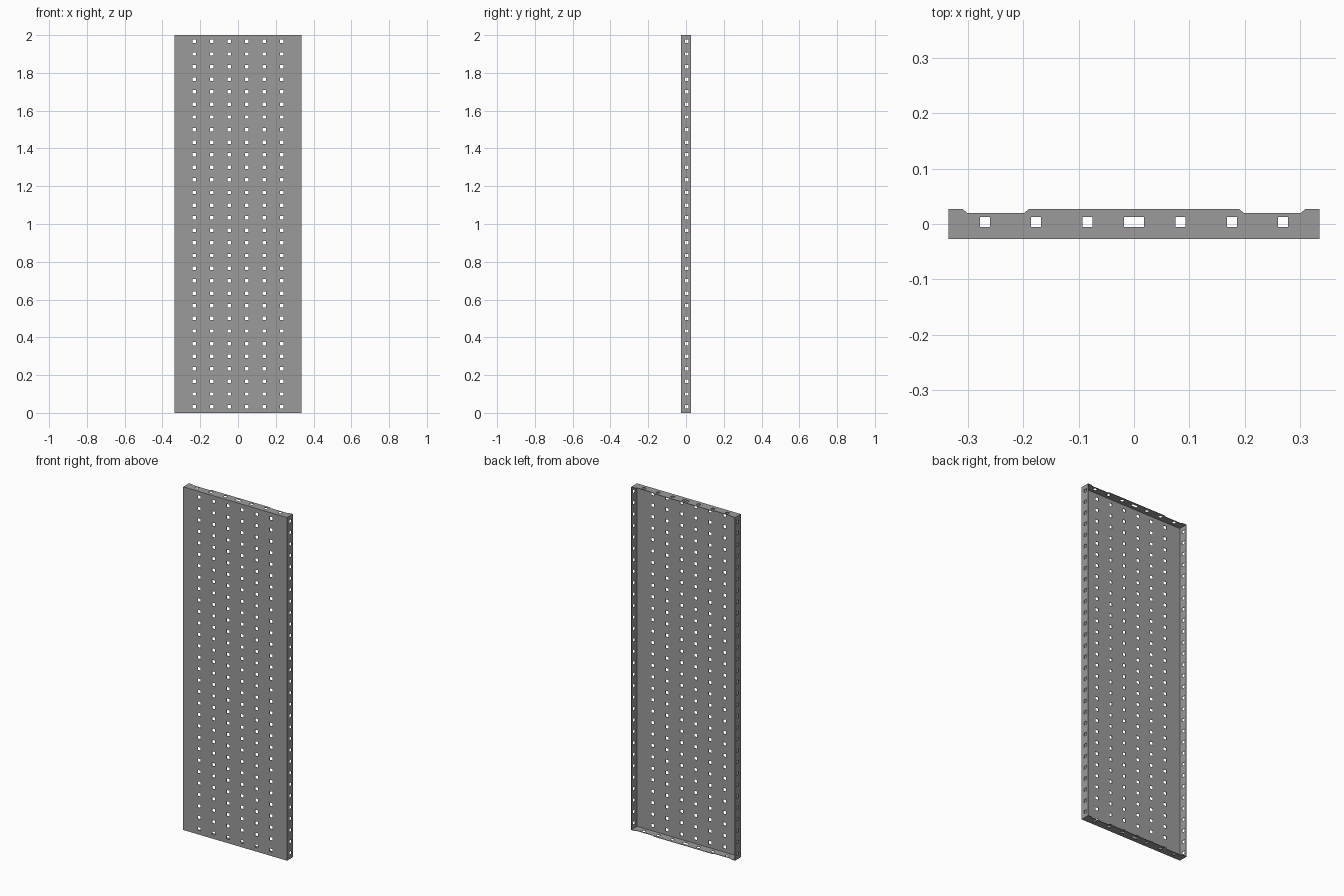
import bpy
from mathutils import Vector

if "Cube" in bpy.data.objects:
    bpy.data.objects.remove(bpy.data.objects["Cube"])

W, D, T = 0.335, 0.0267, 0.0025       # half width, half depth, sheet thickness
H = 0.009                             # half size of the square holes
ROWS = [(i + 0.5) * 2 / 30 for i in range(30)]

# dark grey sheet metal
steel = bpy.data.materials.new("dark_grey_steel")
steel.diffuse_color = (0.33, 0.33, 0.33, 1)
steel.use_nodes = True
steel.node_tree.nodes["Principled BSDF"].inputs["Base Color"].default_value = steel.diffuse_color


def perforated(name, u_range, v_range, u_holes, v_holes, frame, extra_u=(), top=None):
    """Sheet on a (u, v) frame with rectangular holes; holes are (low, high) spans."""
    origin, ua, va = (Vector(a) for a in frame)
    us = sorted({*u_range, *extra_u, *(e for h in u_holes for e in h)})
    vs = sorted({*v_range, *(e for h in v_holes for e in h)})
    inside = lambda c, holes: any(a < c < b for a, b in holes)
    verts = []
    for v in vs:
        for u in us:
            height = top(u) if top and v == vs[-1] else v
            verts.append(origin + ua * u + va * height)
    n = len(us)
    faces = []
    for j in range(len(vs) - 1):
        for i in range(n - 1):
            if (inside((us[i] + us[i + 1]) / 2, u_holes)
                    and inside((vs[j] + vs[j + 1]) / 2, v_holes)):
                continue
            a = j * n + i
            faces.append((a, a + 1, a + 1 + n, a + n))
    mesh = bpy.data.meshes.new(name)
    mesh.from_pydata(verts, [], faces)
    mesh.materials.append(steel)
    ob = bpy.data.objects.new(name, mesh)
    bpy.context.collection.objects.link(ob)
    solid = ob.modifiers.new("thickness", 'SOLIDIFY')
    solid.thickness, solid.offset = T, -1
    return ob


def mirror(ob, axis):
    m = ob.modifiers.new("mirror", 'MIRROR')
    m.use_axis = [i == axis for i in range(3)]
    m.use_mirror_merge = False


def spans(centres, half=H):
    return [(c - half, c + half) for c in centres]


# front sheet: six columns by thirty rows of holes
perforated("front_sheet", (-W, W), (0, 2),
           spans([(i - 2.5) * 0.0925 for i in range(6)]), spans(ROWS),
           ((0, -D, 0), (1, 0, 0), (0, 0, 1)))

# side flanges: one column of holes each
side = perforated("side_flanges", (-D + T, D), (0, 2),
                  spans([0.004]), spans(ROWS),
                  ((W, 0, 0), (0, 1, 0), (0, 0, 1)))
mirror(side, 0)

# top and bottom flanges: stepped back edge, wide slot in the middle
LOW = D - 0.0065


def back_edge(u):
    x = abs(u)
    return LOW if 0.195 < x < 0.304 else D


steps = [s * x for s in (-1, 1) for x in (0.19, 0.198, 0.301, 0.309)]
end_holes = spans([s * x for s in (-1, 1) for x in (0.084, 0.1765, 0.269)])
end_holes.append((-0.018, 0.018))
end = perforated("end_flanges", (-W + T, W - T), (-D + T, D),
                 end_holes, spans([0.004]),
                 ((0, 0, 1), (1, 0, 0), (0, 1, 0)), steps, back_edge)
end.location.z = 1
mirror(end, 2)
